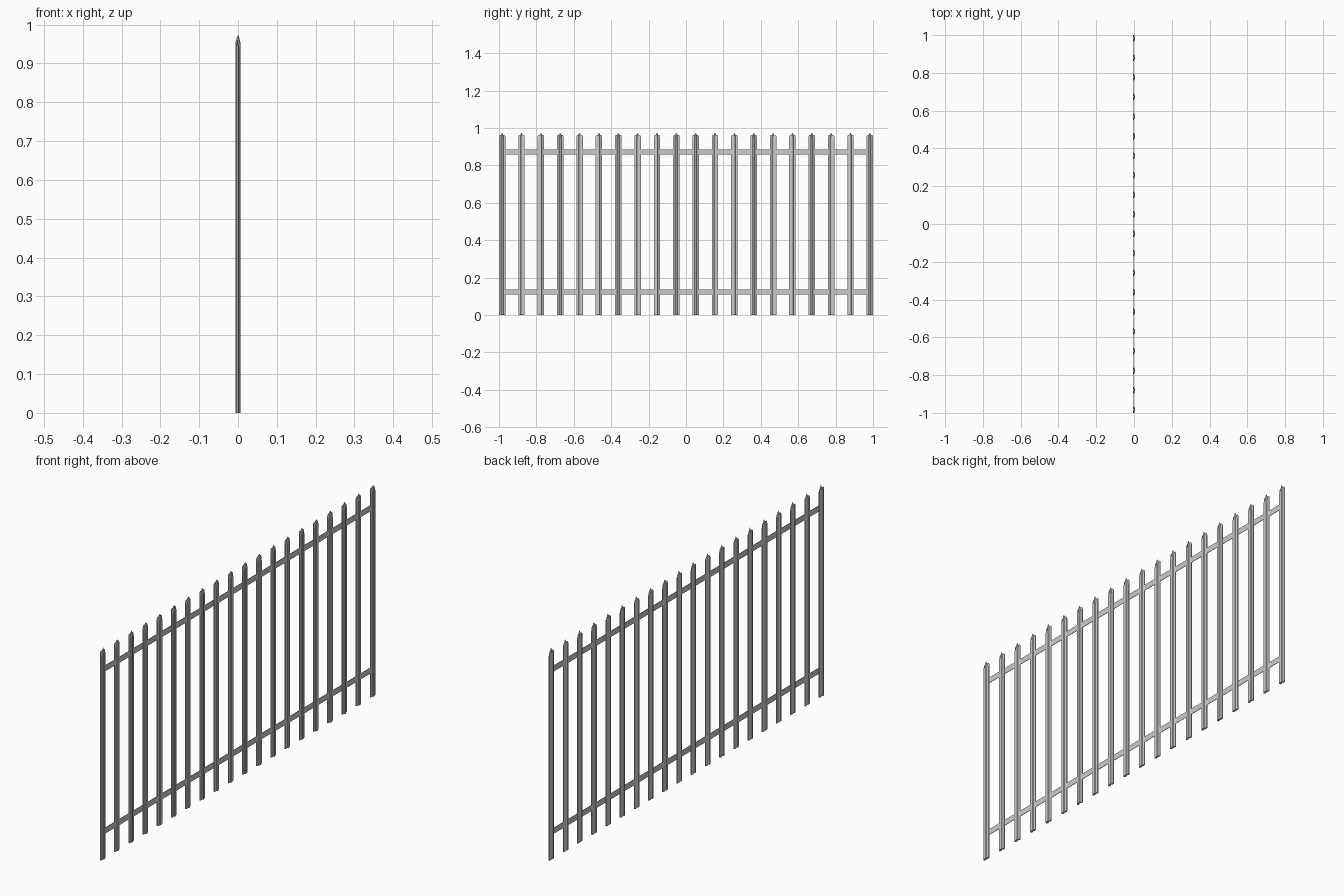
import bpy, bmesh

if "Cube" in bpy.data.objects:
    bpy.data.objects.remove(bpy.data.objects["Cube"])

COUNT, HALF_W = 20, 0.0172
STEP = (2 - 2 * HALF_W) / (COUNT - 1)

# Half of the ribbed pale section: (y, front x, back x, top z), outer edge to centre
HALF = [(HALF_W, 0.0005, -0.004, 0.957), (0.012, 0.002, -0.006, 0.963),
        (0.006, 0.002, -0.006, 0.961), (0.004, 0.0055, -0.004, 0.968)]
SECTION = ([(-y, f, b, z) for y, f, b, z in HALF] + [(0, 0.006, -0.003, 0.974)] + HALF[::-1])


def make_object(name, bm):
    bmesh.ops.recalc_face_normals(bm, faces=bm.faces)
    mesh = bpy.data.meshes.new(name)
    bm.to_mesh(mesh)
    bm.free()
    obj = bpy.data.objects.new(name, mesh)
    bpy.context.collection.objects.link(obj)
    return obj


def pale_mesh():
    bm = bmesh.new()
    # One closed outline per section station: front, bevelled tip, back
    rings = []
    for y, front, back, top in SECTION:
        mid = (front + back) / 2 - 0.0005
        outline = ((front, 0), (front, top - 0.02), (mid, top), (back, top - 0.006), (back, 0))
        rings.append([bm.verts.new((x, y, z)) for x, z in outline])
    for a, b in zip(rings, rings[1:]):
        for i in range(5):
            j = (i + 1) % 5
            bm.faces.new((a[i], b[i], b[j], a[j]))
    bm.faces.new(rings[0])
    bm.faces.new(rings[-1])
    return bm


# Row of upright pales sharing one mesh
first = make_object("pale", pale_mesh())
first.location.y = -1 + HALF_W
for i in range(1, COUNT):
    pale = first.copy()
    pale.location.y = -1 + HALF_W + i * STEP
    bpy.context.collection.objects.link(pale)

# Flat rails running through the pales
for name, z in (("lower_rail", 0.124), ("upper_rail", 0.872)):
    bm = bmesh.new()
    bmesh.ops.create_cube(bm, size=1)
    bmesh.ops.scale(bm, vec=(0.002, 1.965, 0.027), verts=bm.verts)
    bmesh.ops.translate(bm, vec=(-0.0015, 0, z), verts=bm.verts)
    make_object(name, bm)
